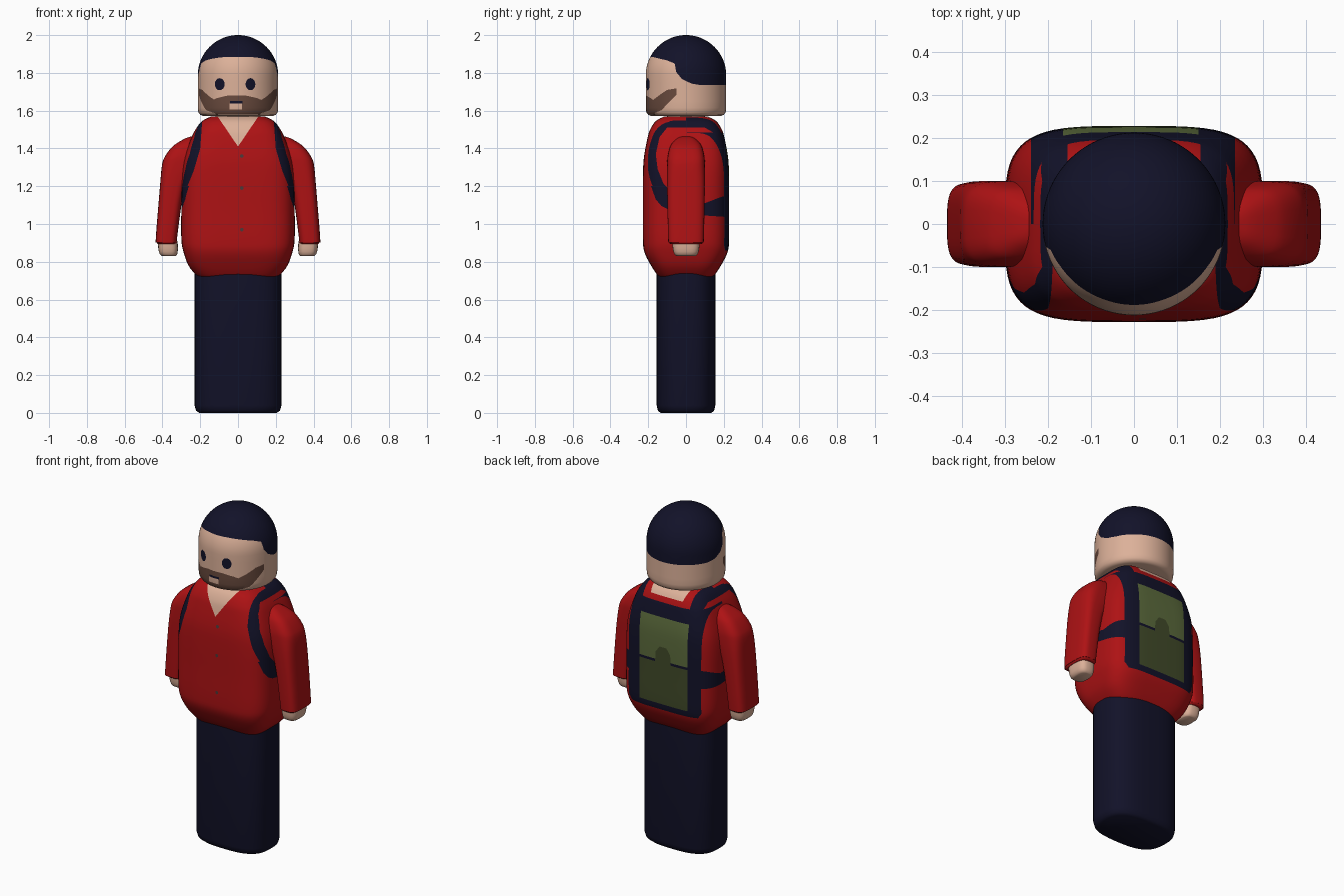
import bpy, bmesh, math
from mathutils import Vector

if "Cube" in bpy.data.objects:
    bpy.data.objects.remove(bpy.data.objects["Cube"])

# One material per flat colour
COLOURS = {
    "navy": (0.006, 0.006, 0.022), "skin": (0.72, 0.44, 0.32), "beard_brown": (0.14, 0.068, 0.047),
    "shirt_red": (0.42, 0.006, 0.007), "light_green": (0.105, 0.145, 0.045),
    "dark_green": (0.052, 0.068, 0.022), "button_grey": (0.07, 0.04, 0.04)}
NAMES = list(COLOURS)
MATS = []
for name, col in COLOURS.items():
    m = bpy.data.materials.new(name)
    m.diffuse_color = (*col, 1)
    m.use_nodes = True
    m.node_tree.nodes["Principled BSDF"].inputs["Base Color"].default_value = m.diffuse_color
    MATS.append(m)


def finish(bm, name):
    bmesh.ops.recalc_face_normals(bm, faces=bm.faces)
    me = bpy.data.meshes.new(name)
    bm.to_mesh(me)
    bm.free()
    for m in MATS:
        me.materials.append(m)
    ob = bpy.data.objects.new(name, me)
    bpy.context.collection.objects.link(ob)
    bpy.ops.object.select_all(action='DESELECT')
    ob.select_set(True)
    bpy.context.view_layer.objects.active = ob
    bpy.ops.object.shade_smooth_by_angle(angle=math.radians(45))


def smooth_sections(secs, steps):
    """Catmull-Rom interpolation between cross-sections."""
    out = []
    for i in range(len(secs) - 1):
        p = [secs[max(i - 1, 0)], secs[i], secs[i + 1], secs[min(i + 2, len(secs) - 1)]]
        for k in range(steps):
            t = k / steps
            out.append([0.5 * (2 * b + (c - a) * t + (2 * a - 5 * b + 4 * c - d) * t * t
                               + (3 * b - a - 3 * c + d) * t ** 3) for a, b, c, d in zip(*p)])
    return out + [list(secs[-1])]


def loft(secs, mat, power=2.0, segs=64, steps=1):
    """Stack superellipse rings (z, centre x, half x, half y) into a capped body."""
    bm = bmesh.new()
    rings = []
    for z, cx, hx, hy in smooth_sections(secs, steps):
        ring = []
        for i in range(segs):
            a = 2 * math.pi * i / segs
            c, s = math.cos(a), math.sin(a)
            ring.append(bm.verts.new((cx + hx * math.copysign(abs(c) ** (2 / power), c),
                                      hy * math.copysign(abs(s) ** (2 / power), s), z)))
        rings.append(ring)
    for r0, r1 in zip(rings, rings[1:]):
        for i in range(segs):
            j = (i + 1) % segs
            bm.faces.new((r0[i], r0[j], r1[j], r1[i]))
    bm.faces.new(rings[0][::-1])
    bm.faces.new(rings[-1])
    for f in bm.faces:
        f.material_index = NAMES.index(mat)
    return bm


def paint(bm, axis, poly, mat, test):
    """Cut a polygon, drawn in (x,z) or (y,z), into the faces passing test, and colour it."""
    for (u0, z0), (u1, z1) in zip(poly, poly[1:] + poly[:1]):
        lo, hi = (min(u0, u1), min(z0, z1)), (max(u0, u1), max(z0, z1))
        geom = set()
        for f in bm.faces:
            if not test(f.calc_center_median()):
                continue
            us, zs = [v.co[axis] for v in f.verts], [v.co.z for v in f.verts]
            if min(us) <= hi[0] and max(us) >= lo[0] and min(zs) <= hi[1] and max(zs) >= lo[1]:
                geom.update([f], f.edges, f.verts)
        if geom:
            co, no = Vector((0, 0, z0)), Vector((0, 0, u1 - u0))
            co[axis], no[axis] = u0, z0 - z1
            bmesh.ops.bisect_plane(bm, geom=list(geom), dist=1e-5, plane_co=co, plane_no=no.normalized())
    for f in bm.faces:
        c = f.calc_center_median()
        if not test(c):
            continue
        inside = False
        for (u0, z0), (u1, z1) in zip(poly, poly[1:] + poly[:1]):
            if (z0 > c.z) != (z1 > c.z) and c[axis] < u0 + (c.z - z0) * (u1 - u0) / (z1 - z0):
                inside = not inside
        if inside:
            f.material_index = NAMES.index(mat)


def oval(u, z, ru, rz, n=16):
    return [(u + ru * math.cos(2 * math.pi * i / n), z + rz * math.sin(2 * math.pi * i / n)) for i in range(n)]


def box(u0, u1, z0, z1):
    return [(u0, z0), (u1, z0), (u1, z1), (u0, z1)]


def front(c):
    return c.y < 0


def back(c):
    return c.y > 0


# Legs: one rounded block
finish(loft([(0, 0, .205, .135), (.012, 0, .222, .149), (.04, 0, .23, .155), (.75, 0, .23, .155)],
            "navy", 2.8), "legs")

# Torso with painted neckline, backpack straps and panel
torso = loft([(.715, 0, .20, .135), (.73, 0, .222, .152), (.78, 0, .262, .185), (.85, 0, .288, .22),
              (.92, 0, .30, .228), (1.08, 0, .30, .228), (1.25, 0, .297, .228), (1.35, 0, .283, .223),
              (1.45, 0, .25, .205), (1.5, 0, .225, .19), (1.545, 0, .19, .16), (1.57, 0, .14, .115)],
             "shirt_red", 4, steps=4)
for s in (-1, 1):
    def flip(pts):
        return [(s * x, z) for x, z in pts]

    def side(c):
        return c.x * s > .13
    # strap over the front and the shoulder
    paint(torso, 0, flip([(.15, 1.6), (.19, 1.54), (.2, 1.4), (.235, 1.28), (.272, 1.19), (.4, 1.19), (.4, 1.6)]),
          "navy", front)
    paint(torso, 0, flip(box(.155, .4, 1.4, 1.6)), "navy", back)
    # lower strap running round under the arm
    paint(torso, 1, [(-.185, 1.2), (-.16, 1.13), (-.13, 1.095), (-.1, 1.08), (.1, 1.045), (.25, 1.035),
                     (.25, 1.16), (.1, 1.12), (-.1, 1.2)], "navy", side)
    # armhole
    paint(torso, 1, [(-.1, 1.51), (-.14, 1.46), (-.16, 1.37), (-.15, 1.29), (-.12, 1.215), (-.08, 1.17),
                     (0, 1.13), (.1, 1.11), (.203, 1.15), (.203, 1.4), (.17, 1.47), (.1, 1.51)],
          "shirt_red", side)
paint(torso, 0, [(-.115, 1.58), (0, 1.41), (.115, 1.58)], "skin", front)
paint(torso, 0, [(-.12, 1.58), (-.105, 1.515), (.105, 1.515), (.12, 1.58)], "skin", back)
# backpack panel and two-tone pocket
paint(torso, 0, [(-.22, .86), (.21, .86), (.235, .89), (.235, 1.485), (-.24, 1.485), (-.24, .89)], "navy", back)
paint(torso, 0, box(-.165, .15, 1.155, 1.405), "light_green", back)
paint(torso, 0, box(-.165, .15, .895, 1.14), "dark_green", back)
paint(torso, 0, [(-.06, 1.13), (.045, 1.13), (.04, 1.2), (.015, 1.235), (-.03, 1.235), (-.055, 1.2)],
      "dark_green", back)
for z in (.97, 1.19, 1.36):
    paint(torso, 0, oval(.02, z, .01, .01, 8), "button_grey", front)
finish(torso, "torso")

# Arms and hands
for s, label in ((-1, "left"), (1, "right")):
    arm = [(.895, .30, .425, .08), (.905, .322, .432, .091), (.93, .322, .435, .095), (1.2, .28, .413, .1),
           (1.315, .2, .402, .1), (1.36, .18, .385, .097), (1.405, .16, .352, .086), (1.43, .16, .32, .072),
           (1.455, .16, .275, .045), (1.465, .16, .24, .02)]
    arm[0] = (.895, .33, .425, .083)
    finish(loft([(z, s * (a + b) / 2, (b - a) / 2, hy) for z, a, b, hy in arm], "shirt_red", 3.5, 40, 3),
           label + "_sleeve")
    finish(loft([(.83, s * .365, .035, .05), (.84, s * .368, .046, .062), (.87, s * .37, .052, .07),
                 (.91, s * .372, .052, .072)], "skin", 3, 32, 2), label + "_hand")

# Neck
finish(loft([(1.54, 0, .12, .1), (1.585, 0, .12, .1)], "skin", 2, 32), "neck")

# Head: cylinder with a domed top
R, ZC = .213, 1.787
secs = [(1.572, 0, .185, .185), (1.578, 0, .2, .2), (1.592, 0, .21, .21), (1.615, 0, R, R),
        (1.65, 0, R, R), (1.70, 0, R, R), (1.75, 0, R, R)]
for i in range(18):
    a = math.radians(5 * i)
    secs.append((ZC + R * math.sin(a), 0, R * math.cos(a), R * math.cos(a)))
secs.append((2.0, 0, .004, .004))
head = loft(secs, "skin", 2, 80)
paint(head, 1, [(-.3, 1.89), (-.18, 1.885), (-.1, 1.866), (-.06, 1.85), (-.052, 1.805), (-.022, 1.768), (.03, 1.743),
                (.08, 1.735), (.3, 1.735), (.3, 2.1), (-.3, 2.1)], "navy", lambda c: True)
# beard: cheeks from the side, moustache and chin from the front
paint(head, 1, [(-.05, 1.718), (-.1, 1.71), (-.13, 1.69), (-.17, 1.66), (-.25, 1.66), (-.25, 1.583),
                (-.18, 1.583), (-.13, 1.602), (-.09, 1.645), (-.05, 1.685)], "beard_brown",
      lambda c: -.17 <= c.y < 0)
paint(head, 0, [(-.2, 1.583), (.2, 1.583), (.2, 1.69), (.125, 1.656), (.1, 1.667), (.04, 1.68), (-.055, 1.68),
                (-.11, 1.667), (-.135, 1.656), (-.2, 1.69)], "beard_brown", lambda c: c.y < -.17)
paint(head, 0, box(-.045, .02, 1.607, 1.638), "skin", front)
paint(head, 0, box(-.042, .024, 1.638, 1.65), "navy", front)
for x in (-.097, .066):
    paint(head, 0, oval(x, 1.74, .026, .032), "navy", front)
finish(head, "head")
